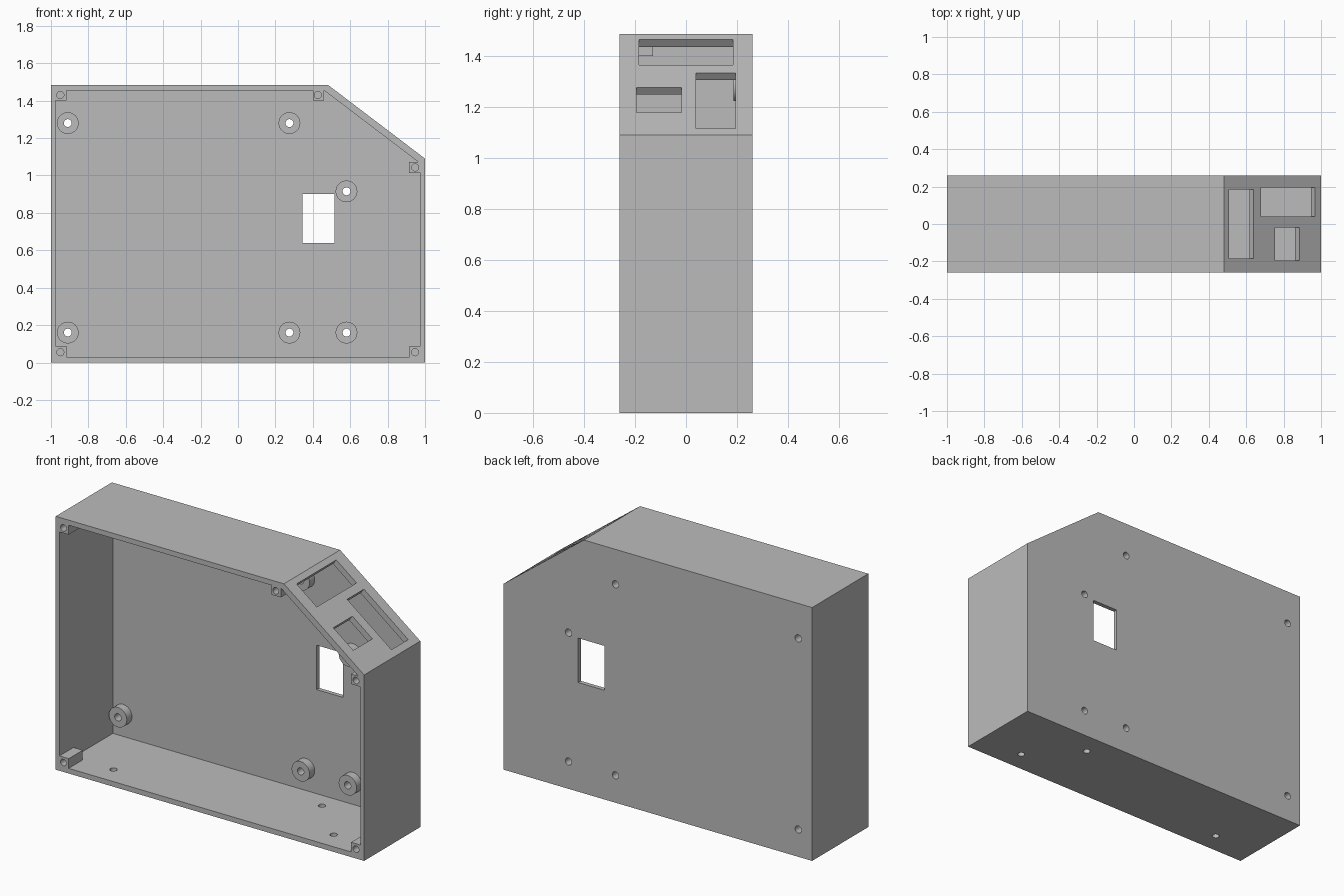
import bpy
import bmesh
from math import cos, sin, tau, radians
from mathutils import Matrix, Vector

cube = bpy.data.objects.get("Cube")
if cube:
    bpy.data.objects.remove(cube, do_unlink=True)

grey = bpy.data.materials.new("plain grey")
grey.use_nodes = True
colour = (0.5, 0.5, 0.5, 1)
grey.diffuse_color = colour
grey.node_tree.nodes["Principled BSDF"].inputs["Base Color"].default_value = colour


def frame(origin, u, v, w):
    m = Matrix((u, v, w)).transposed().to_4x4()
    m.translation = origin
    return m


X, Y, Z = Vector((1, 0, 0)), Vector((0, 1, 0)), Vector((0, 0, 1))
FRONT = frame((0, 0, 0), X, Z, Y)      # profile in x, z; depth along y
FLOOR = frame((0, 0, 0), X, Y, Z)      # profile in x, y; depth along z
slope = Vector((0.52, 0, -0.395)).normalized()
PANEL = frame((0.48, 0, 1.485), slope, Y, slope.cross(Y))


def rect(u0, u1, v0, v1):
    return [(u0, v0), (u1, v0), (u1, v1), (u0, v1)]


def circle(u, v, r, n=32):
    return [(u + r * cos(tau * i / n), v + r * sin(tau * i / n)) for i in range(n)]


def solid(name, profiles, a, b, space=FRONT):
    """Extrude one or more closed profiles from depth a to depth b."""
    bm = bmesh.new()
    for pts in profiles:
        low = [bm.verts.new(space @ Vector((u, v, a))) for u, v in pts]
        high = [bm.verts.new(space @ Vector((u, v, b))) for u, v in pts]
        bm.faces.new(low)
        bm.faces.new(high)
        for i in range(len(pts)):
            j = (i + 1) % len(pts)
            bm.faces.new((low[i], low[j], high[j], high[i]))
    bmesh.ops.recalc_face_normals(bm, faces=bm.faces)
    mesh = bpy.data.meshes.new(name)
    bm.to_mesh(mesh)
    bm.free()
    mesh.materials.append(grey)
    obj = bpy.data.objects.new(name, mesh)
    bpy.context.collection.objects.link(obj)
    return obj


def activate(obj):
    bpy.ops.object.select_all(action='DESELECT')
    obj.select_set(True)
    bpy.context.view_layer.objects.active = obj


def cut(obj, profiles, a, b, space=FRONT):
    cutter = solid("cutter", profiles, a, b, space)
    cutter.hide_render = True
    mod = obj.modifiers.new("cut", 'BOOLEAN')
    mod.operation = 'DIFFERENCE'
    mod.solver = 'EXACT'
    mod.object = cutter
    activate(obj)
    bpy.ops.object.modifier_apply(modifier=mod.name)
    bpy.data.objects.remove(cutter, do_unlink=True)


def finish(obj):
    activate(obj)
    bpy.ops.object.shade_smooth_by_angle(angle=radians(30))


# Open-fronted case with one sloping corner
outer = [(-1, 0), (1, 0), (1, 1.09), (0.48, 1.485), (-1, 1.485)]
inner = [(-0.976, 0.03), (0.976, 0.03), (0.976, 1.063), (0.46, 1.455), (-0.976, 1.455)]
case = solid("case", [outer], -0.26, 0.26)
cut(case, [inner], -0.4, 0.235)

# Window and bolt holes through the back wall
bosses = [(-0.91, 1.28), (0.275, 1.28), (0.58, 0.915),
          (-0.91, 0.16), (0.275, 0.16), (0.58, 0.16)]
bores = [circle(u, v, 0.021) for u, v in bosses]
cut(case, [rect(0.345, 0.517, 0.64, 0.9)] + bores, 0.1, 0.4)

# Holes through the floor
cut(case, [circle(u, v, 0.02) for u, v in
           [(-0.713, -0.135), (0.715, -0.135), (0.455, 0.128)]], -0.1, 0.1, FLOOR)

# Three openings through the sloping panel
cut(case, [rect(0.036, 0.201, -0.184, 0.184),
           rect(0.251, 0.612, 0.04, 0.195),
           rect(0.345, 0.507, -0.195, -0.018)], -0.1, 0.1, PANEL)
finish(case)

# Round standoffs on the back wall
for i, (u, v) in enumerate(bosses):
    boss = solid(f"standoff_{i + 1}", [circle(u, v, 0.058, 40)], 0.187, 0.235)
    cut(boss, [bores[i]], 0.1, 0.4)
    finish(boss)

# Corner posts for the cover screws
posts = {
    "bottom_right_post": (rect(-0.976, -0.916, 0.03, 0.087), (-0.95, 0.055)),
    "bottom_left_post": (rect(0.916, 0.976, 0.03, 0.087), (0.947, 0.055)),
    "top_right_post": (rect(-0.976, -0.916, 1.4, 1.455), (-0.95, 1.43)),
    "top_left_post": (rect(0.4, 0.46, 1.4, 1.455), (0.427, 1.43)),
    "side_left_post": ([(0.914, 1.014), (0.976, 1.014), (0.976, 1.063),
                        (0.963, 1.073), (0.914, 1.073)], (0.947, 1.043)),
}
for name, (profile, (u, v)) in posts.items():
    post = solid(name, [profile], -0.26, -0.13)
    cut(post, [circle(u, v, 0.019)], -0.4, -0.16)
    finish(post)
